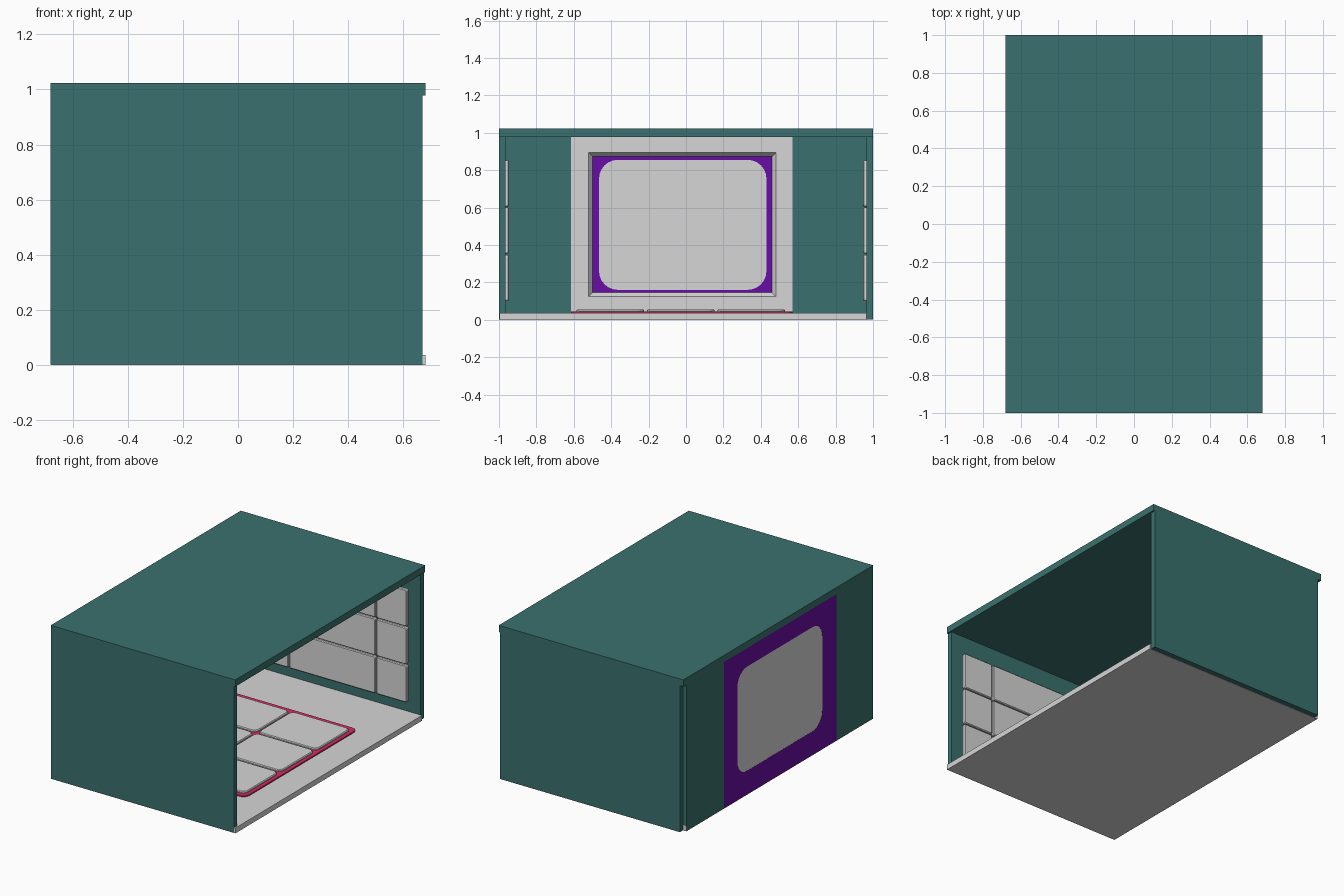
import bpy, bmesh, math

cube = bpy.data.objects.get("Cube")
if cube:
    bpy.data.objects.remove(cube, do_unlink=True)


def material(name, rgb):
    m = bpy.data.materials.new(name)
    m.use_nodes = True
    m.diffuse_color = (*rgb, 1)
    m.node_tree.nodes["Principled BSDF"].inputs["Base Color"].default_value = (*rgb, 1)
    return m


TEAL = material("teal", (0.042, 0.165, 0.156))
GREY = material("light_grey", (0.67, 0.67, 0.67))
PURPLE = material("purple", (0.14, 0.004, 0.38))
PINK = material("pink", (0.68, 0.025, 0.14))

# How (u, v, depth) maps to space for a plate facing each axis
AXES = {
    "x": lambda u, v, d: (d, u, v),
    "y": lambda u, v, d: (u, d, v),
    "z": lambda u, v, d: (u, v, d),
}


def outline(rect, r, steps=6):
    """Rectangle (u0, u1, v0, v1) with rounded corners."""
    u0, u1, v0, v1 = rect
    corners = [(u1 - r, v1 - r), (u0 + r, v1 - r), (u0 + r, v0 + r), (u1 - r, v0 + r)]
    return [(cu + r * math.cos(a), cv + r * math.sin(a))
            for k, (cu, cv) in enumerate(corners)
            for a in [math.pi / 2 * (k + i / steps) for i in range(steps + 1)]]


def inset(rect, t):
    return (rect[0] + t, rect[1] - t, rect[2] + t, rect[3] - t)


def loft(name, axis, rings, mat, hollow=False):
    """Join rings of (rect, radius, depth); cap the ends, or loop round a hole."""
    bm = bmesh.new()
    loops = [[bm.verts.new(AXES[axis](u, v, d)) for u, v in outline(rect, r)]
             for rect, r, d in rings]
    pairs = list(zip(loops, loops[1:]))
    if hollow:
        pairs.append((loops[-1], loops[0]))
    else:
        bm.faces.new(loops[0])
        bm.faces.new(loops[-1])
    for a, b in pairs:
        for i in range(len(a)):
            j = (i + 1) % len(a)
            bm.faces.new((a[i], a[j], b[j], b[i]))
    bmesh.ops.remove_doubles(bm, verts=bm.verts, dist=0.00005)
    bmesh.ops.recalc_face_normals(bm, faces=bm.faces)
    mesh = bpy.data.meshes.new(name)
    bm.to_mesh(mesh)
    bm.free()
    mesh.materials.append(mat)
    ob = bpy.data.objects.new(name, mesh)
    bpy.context.collection.objects.link(ob)
    return ob


def box(name, x, y, z, mat):
    return loft(name, "z", [((*x, *y), 0, z[0]), ((*x, *y), 0, z[1])], mat)


def tile(name, axis, rect, r, base, top, mat, bevel=0.005):
    """Rounded tile with a small chamfer round its face."""
    mid = top - math.copysign(bevel, top - base)
    return loft(name, axis, [(rect, r, base), (rect, r, mid),
                             (inset(rect, bevel), r - bevel / 2, top)], mat)


# Shell
box("floor", (-0.678, 0.68), (-0.998, 0.965), (0, 0.036), GREY)
box("roof", (-0.68, 0.68), (-1, 1), (0.978, 1.023), TEAL)
box("front_wall", (-0.678, 0.67), (-1, -0.965), (0.002, 0.978), TEAL)
box("back_wall", (-0.655, 0.67), (0.965, 1), (0.002, 0.978), TEAL)
box("side_wall_front", (-0.68, -0.636), (-0.999, -0.615), (0.002, 0.978), TEAL)
box("side_wall_back", (-0.68, -0.636), (0.57, 0.964), (0.002, 0.978), TEAL)

# Window panel: purple outside, grey lining with a sloped recess inside
panel = (-0.615, 0.57, 0.002, 0.978)
window = (-0.465, 0.43, 0.16, 0.855)
recess = (-0.52, 0.48, 0.125, 0.893)
loft("window_panel", "x", [(panel, 0, -0.68), (panel, 0, -0.66),
                           (window, 0.1, -0.66), (window, 0.1, -0.68)], PURPLE, True)
loft("window_lining", "x", [(panel, 0, -0.66), (panel, 0, -0.636),
                            (recess, 0, -0.636), (inset(recess, 0.02), 0, -0.66)], GREY, True)
loft("window_pane", "x", [(window, 0.1, -0.679), (window, 0.1, -0.659)], GREY)

# Padded tiles on the inside of the front and back walls
columns = [(-0.52, -0.293), (-0.285, 0.348), (0.356, 0.58)]
for side, label in ((-1, "front"), (1, "back")):
    for c, (x0, x1) in enumerate(columns):
        for row in range(3):
            z0 = 0.1 + row * 0.253
            tile(f"{label}_wall_tile_{c}_{row}", "y", (x0, x1, z0, z0 + 0.246),
                 0.012, side * 0.965, side * 0.946, GREY)

# Floor mat with six cushions
tile("floor_mat", "z", (-0.445, 0.485, -0.615, 0.57), 0.045, 0.035, 0.044, PINK, 0.002)
for col in range(2):
    for row in range(3):
        x0, y0 = -0.42 + col * 0.446, -0.585 + row * 0.377
        tile(f"floor_cushion_{col}_{row}", "z", (x0, x0 + 0.434, y0, y0 + 0.36),
             0.035, 0.043, 0.056, GREY)
